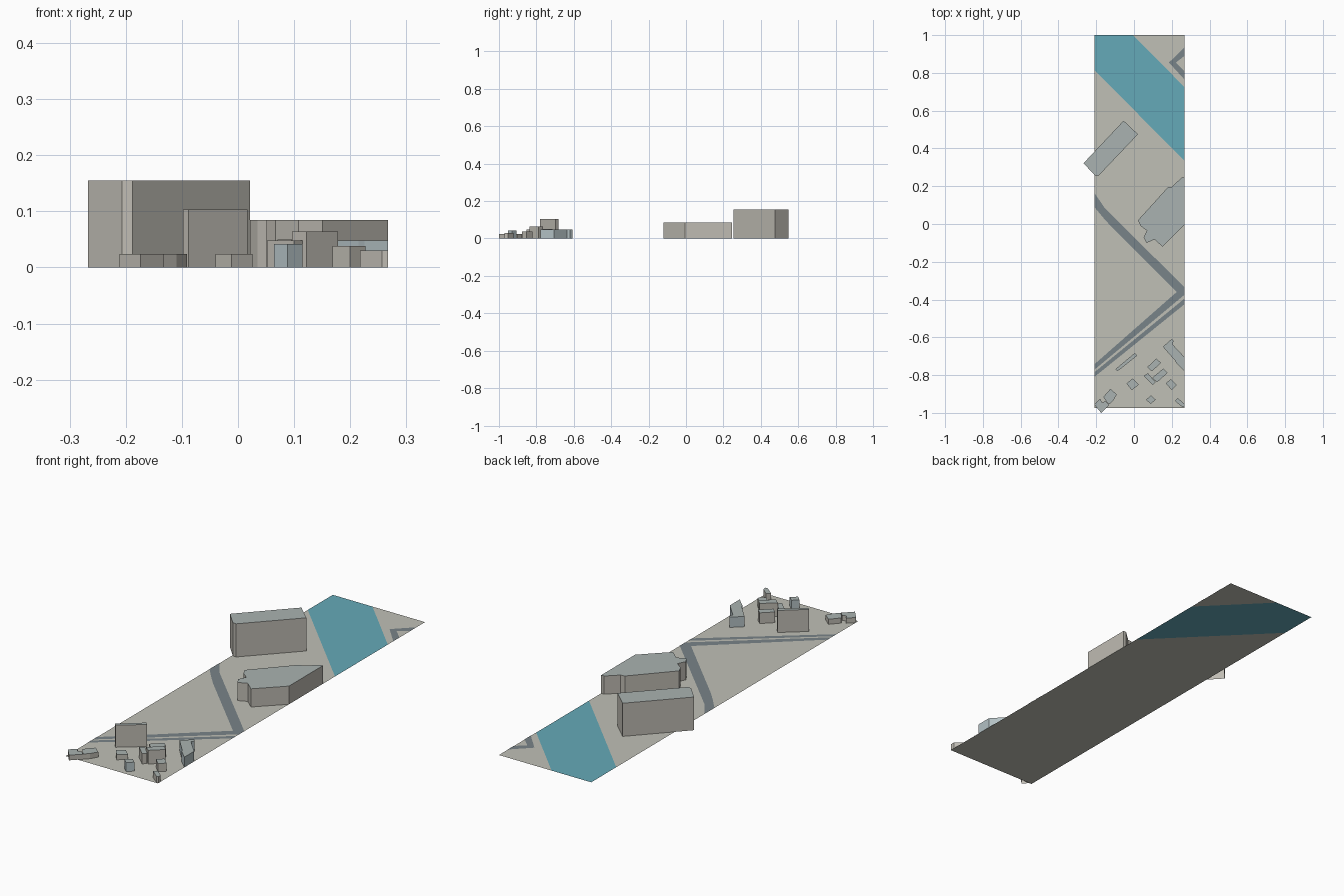
import bpy, bmesh


def material(name, rgb):
    m = bpy.data.materials.new(name)
    m.diffuse_color = (*rgb, 1)
    return m


LAND = material("land", (0.53, 0.53, 0.47))
WATER = material("water", (0.13, 0.40, 0.48))
ROAD = material("asphalt", (0.19, 0.23, 0.25))
STONE = material("stone_wall", (0.52, 0.50, 0.45))
BLUE = material("blue_grey_wall", (0.45, 0.53, 0.55))
ROOF = material("roof", (0.40, 0.45, 0.44))


def finish(bm, name, mats):
    me = bpy.data.meshes.new(name)
    bm.to_mesh(me)
    bm.free()
    for m in mats:
        me.materials.append(m)
    ob = bpy.data.objects.new(name, me)
    bpy.context.collection.objects.link(ob)
    return ob


def flat(name, pts, z, mat):
    """Flat upward-facing patch."""
    bm = bmesh.new()
    f = bm.faces.new([bm.verts.new((x, y, z)) for x, y in pts])
    f.normal_update()
    if f.normal.z < 0:
        f.normal_flip()
    return finish(bm, name, [mat])


def building(name, pts, h, wall=STONE):
    """Walls and flat roof raised from an outline, open underneath."""
    area = sum(a[0] * b[1] - b[0] * a[1] for a, b in zip(pts, pts[1:] + pts[:1]))
    if area < 0:
        pts = pts[::-1]
    bm = bmesh.new()
    low = [bm.verts.new((x, y, 0)) for x, y in pts]
    top = [bm.verts.new((x, y, h)) for x, y in pts]
    n = len(pts)
    for i in range(n):
        j = (i + 1) % n
        bm.faces.new((low[i], low[j], top[j], top[i]))
    bm.faces.new(top).material_index = 1
    return finish(bm, name, [wall, ROOF])


L, R = -0.21, 0.267

# Ground strip divided by the river
flat("land_south", [(L, -0.973), (R, -0.973), (R, 0.335), (L, 0.815)], 0, LAND)
flat("river", [(L, 0.815), (R, 0.335), (R, 0.725), (-0.005, 1), (L, 1)], 0, WATER)
flat("land_north", [(-0.005, 1), (R, 0.725), (R, 1)], 0, LAND)

# Roads
Z = 0.001
flat("main_road", [(L, 0.165), (-0.155, 0.085), (-0.11, 0.04), (R, -0.335),
                   (R, -0.375), (0.226, -0.36), (-0.115, -0.02),
                   (-0.16, 0.03), (L, 0.09)], Z, ROAD)
flat("avenue_upper_lane", [(L, -0.743), (0.226, -0.36), (R, -0.375), (L, -0.772)], Z, ROAD)
flat("avenue_lower_lane", [(L, -0.785), (R, -0.395), (R, -0.425), (L, -0.81)], Z, ROAD)
flat("north_bend_road", [(R, 0.935), (0.185, 0.855), (R, 0.765), (R, 0.81),
                         (0.222, 0.855), (R, 0.89)], Z, ROAD)

# Large riverside blocks
building("tall_block", [(-0.267, 0.322), (-0.207, 0.257), (-0.188, 0.255),
                        (0.021, 0.475), (-0.055, 0.547)], 0.155)
building("wide_block", [(0.021, 0.02), (0.18, 0.195), (0.2, 0.197), (0.252, 0.245),
                        (R, 0.245), (R, -0.005), (0.151, -0.12), (0.108, -0.082),
                        (0.067, -0.1), (0.051, -0.072), (0.068, -0.035),
                        (0.035, -0.01)], 0.085)

# Small neighbourhood
building("slab_block", [(-0.098, -0.768), (0.004, -0.683), (0.017, -0.697),
                        (-0.088, -0.78)], 0.103)
building("corner_block", [(0.153, -0.65), (0.2, -0.608), (0.21, -0.62), (0.202, -0.635),
                          (R, -0.705), (R, -0.778), (0.225, -0.737), (0.215, -0.72),
                          (0.188, -0.69)], 0.048, BLUE)
building("house_a", [(0.07, -0.758), (0.118, -0.713), (0.143, -0.735), (0.095, -0.78)], 0.05)
building("house_b", [(0.052, -0.805), (0.073, -0.79), (0.095, -0.815), (0.115, -0.835),
                     (0.1, -0.852), (0.08, -0.832)], 0.048)
building("house_c", [(0.096, -0.815), (0.155, -0.765), (0.178, -0.788), (0.122, -0.838)], 0.064)
building("house_d", [(0.168, -0.845), (0.195, -0.82), (0.227, -0.852), (0.2, -0.878)], 0.038)
building("house_e", [(0.064, -0.93), (0.09, -0.907), (0.115, -0.93), (0.088, -0.953)],
         0.042, BLUE)
building("house_f", [(0.217, -0.937), (0.232, -0.922), (R, -0.952), (R, -0.97),
                     (0.257, -0.97)], 0.03)
building("house_g", [(-0.04, -0.845), (-0.008, -0.818), (0.026, -0.85), (-0.012, -0.88)], 0.024)
building("long_house_west", [(-0.211, -0.955), (-0.18, -0.925), (-0.168, -0.945),
                             (-0.15, -0.938), (-0.132, -0.958), (-0.174, -1.0)], 0.024)
building("long_house_east", [(-0.162, -0.915), (-0.125, -0.873), (-0.091, -0.902),
                             (-0.11, -0.935), (-0.132, -0.955), (-0.15, -0.935)], 0.024)
